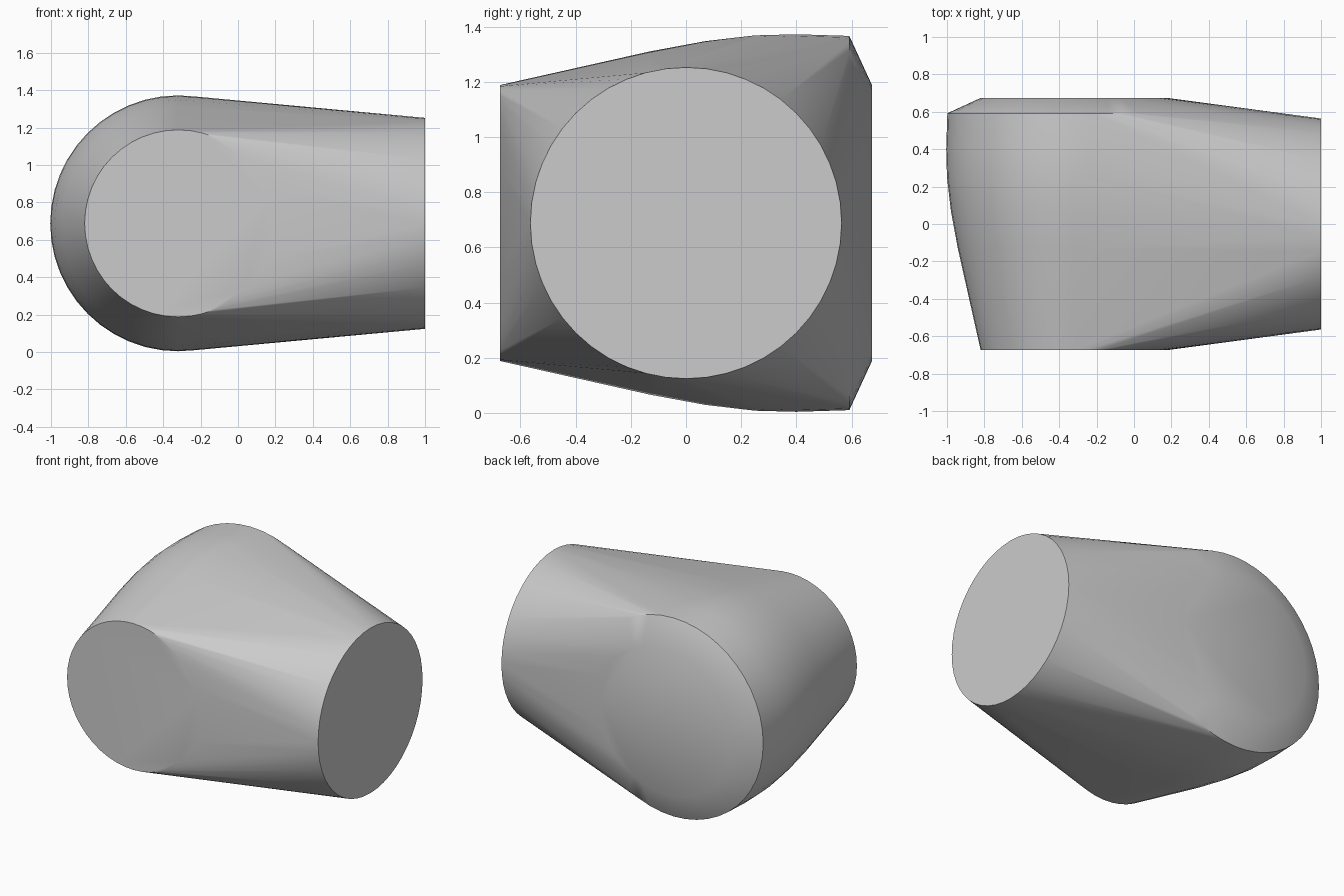
import bpy, bmesh, math
from mathutils import Vector

cube = bpy.data.objects.get("Cube")
if cube:
    bpy.data.objects.remove(cube, do_unlink=True)

SEGMENTS = 48
MID_X, MID_Z = -0.32, 0.688

grey = bpy.data.materials.new("plain grey")
grey.use_nodes = True
colour = (0.6, 0.6, 0.6, 1)
grey.diffuse_color = colour
grey.node_tree.nodes["Principled BSDF"].inputs["Base Color"].default_value = colour


def add_ring(bm, centre, radius, axis):
    """Ring of points around the x or y axis."""
    for i in range(SEGMENTS):
        a = math.tau * i / SEGMENTS
        u, v = radius * math.cos(a), radius * math.sin(a)
        offset = Vector((0, u, v)) if axis == "x" else Vector((u, 0, v))
        bm.verts.new(Vector(centre) + offset)


bm = bmesh.new()
# Front and back discs, with the gently bulging body between them
for y, radius in ((-0.674, 0.5), (-0.13, 0.622), (0.07, 0.659), (0.25, 0.68),
                  (0.4, 0.684), (0.592, 0.678), (0.674, 0.5)):
    add_ring(bm, (MID_X, y, MID_Z), radius, "y")
# Round end on the left
add_ring(bm, (1, 0, MID_Z), 0.564, "x")

# Stretch one taut skin over all the rings
hull = bmesh.ops.convex_hull(bm, input=bm.verts)
loose = {g for g in hull["geom_interior"] + hull["geom_unused"]
         if isinstance(g, bmesh.types.BMVert)}
bmesh.ops.delete(bm, geom=list(loose), context="VERTS")
bmesh.ops.dissolve_limit(bm, angle_limit=math.radians(0.1),
                         verts=bm.verts, edges=bm.edges)
bmesh.ops.recalc_face_normals(bm, faces=bm.faces)

mesh = bpy.data.meshes.new("elbow_body")
bm.to_mesh(mesh)
bm.free()
mesh.materials.append(grey)
body = bpy.data.objects.new("elbow_body", mesh)
bpy.context.collection.objects.link(body)

bpy.ops.object.select_all(action="DESELECT")
body.select_set(True)
bpy.context.view_layer.objects.active = body
bpy.ops.object.shade_smooth_by_angle(angle=math.radians(30))
